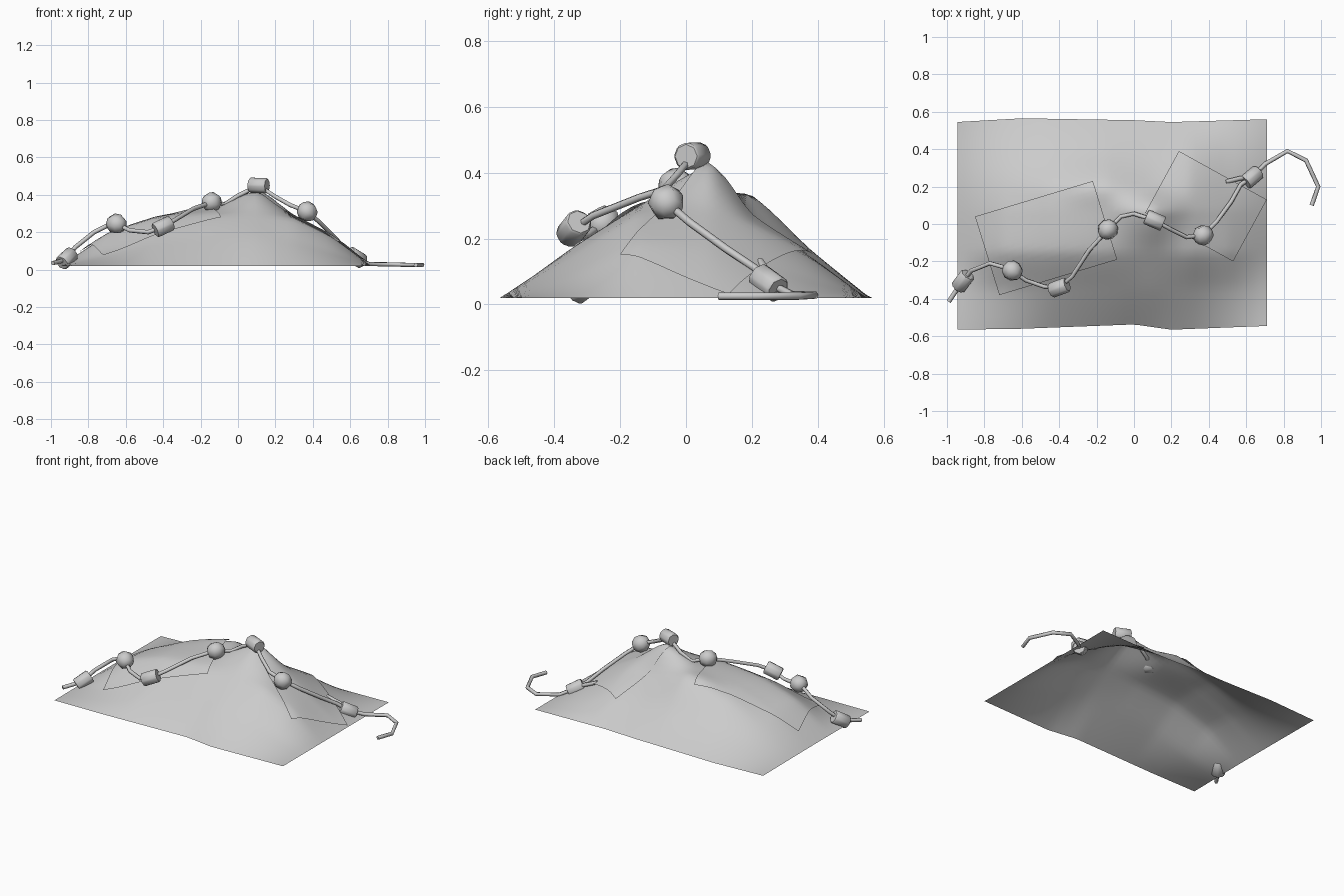
import bpy, bmesh, math
from mathutils import Vector

if "Cube" in bpy.data.objects:
    bpy.data.objects.remove(bpy.data.objects["Cube"])

# coarse heights of the draped cloth: rows along y, columns along x
XS = [-0.95, -0.70, -0.45, -0.15, 0.10, 0.30, 0.50, 0.71]
YS = [-0.56, -0.35, -0.15, 0.07, 0.20, 0.38, 0.56]
ZS = [
    [.02] * 8,
    [.02, .08, .14, .16, .17, .145, .09, .02],
    [.02, .18, .26, .29, .295, .27, .175, .02],
    [.02, .17, .27, .325, .42, .28, .16, .02],
    [.02, .14, .25, .33, .27, .23, .125, .02],
    [.02, .08, .13, .165, .15, .14, .075, .02],
    [.02] * 8,
]


def locate(vals, v):
    v = min(max(v, vals[0]), vals[-1])
    for i in range(len(vals) - 1):
        if v <= vals[i + 1]:
            return i, (v - vals[i]) / (vals[i + 1] - vals[i])


def spline(vals, i, t):
    # straight extrapolation past the ends keeps the hem from flaring
    p = [2 * vals[0] - vals[1], *vals, 2 * vals[-1] - vals[-2]]
    a, b, c, d = p[i:i + 4]
    smooth = b + 0.5 * t * (c - a + t * (2*a - 5*b + 4*c - d + t * (3*(b - c) + d - a)))
    return 0.5 * smooth + 0.5 * (b + (c - b) * t)


def height(x, y):
    i, t = locate(XS, x)
    j, s = locate(YS, y)
    return max(.018, spline([spline(row, i, t) for row in ZS], j, s))


def sheet(name, nx, ny, place):
    """Grid surface; place(u, v) maps the unit square to a point."""
    bm = bmesh.new()
    g = [[bm.verts.new(place(i / nx, j / ny)) for i in range(nx + 1)] for j in range(ny + 1)]
    for j in range(ny):
        for i in range(nx):
            bm.faces.new((g[j][i], g[j][i+1], g[j+1][i+1], g[j+1][i]))
    me = bpy.data.meshes.new(name)
    bm.to_mesh(me)
    bm.free()
    me.shade_smooth()
    bpy.context.collection.objects.link(bpy.data.objects.new(name, me))


# cloth with slightly uneven hem
HEM_X = [-0.95, -0.6, 0.0, 0.2, 0.71]
HEM_BACK = [0.545, 0.565, 0.555, 0.545, 0.56]
HEM_FRONT = [0.565, 0.56, 0.537, 0.565, 0.545]


def cloth_point(u, v):
    x, y = -0.945 + 1.655 * u, -0.56 + 1.12 * v
    i, t = locate(HEM_X, x)
    hem = HEM_BACK if y > 0 else HEM_FRONT
    reach = hem[i] + (hem[i + 1] - hem[i]) * t
    k = 1 + (reach / 0.56 - 1) * (y / 0.56) ** 2
    return Vector((x, y * k, height(x, y)))


sheet("draped_cloth", 48, 36, cloth_point)


# two rectangular patches lying over the cloth
def patch(name, corner, eu, ev):
    def place(u, v):
        x = corner[0] + eu[0] * u + ev[0] * v
        y = corner[1] + eu[1] * u + ev[1] * v
        return Vector((x, y, height(x, y) + 0.012))
    sheet(name, 20, 16, place)


patch("left_patch", (-0.72, -0.38), (0.63, 0.19), (-0.13, 0.42))
patch("right_patch", (0.06, 0.06), (0.47, -0.26), (0.18, 0.33))


# cord
def cord(name, pts, r=0.012):
    cu = bpy.data.curves.new(name, 'CURVE')
    cu.dimensions = '3D'
    cu.bevel_depth = r
    cu.bevel_resolution = 1
    cu.use_fill_caps = True
    sp = cu.splines.new('POLY')
    sp.points.add(len(pts) - 1)
    for p, co in zip(sp.points, pts):
        p.co = (*co, 1)
    bpy.context.collection.objects.link(bpy.data.objects.new(name, cu))


path = [(-.99, -.415, .035), (-.95, -.355, .045), (-.915, -.305, .06), (-.87, -.25, .12),
        (-.77, -.21, .20), (-.70, -.23, .235), (-.65, -.25, .245), (-.58, -.30, .21),
        (-.48, -.335, .20), (-.40, -.34, .23), (-.33, -.28, .27), (-.24, -.14, .325),
        (-.14, -.03, .36), (-.07, .04, .35), (0, .055, .395), (.11, .02, .45),
        (.20, -.03, .39), (.28, -.07, .345), (.37, -.06, .31), (.44, .01, .25),
        (.52, .12, .17), (.57, .21, .11), (.63, .25, .065), (.70, .32, .03),
        (.82, .39, .028), (.92, .34, .025), (.985, .20, .025), (.95, .10, .025)]
cord("cord", path)
cord("cord_loose_end", [(.49, .225, .13), (.57, .245, .10), (.63, .25, .065)])

# beads: barrels and balls alternating along the cord
for n, i in enumerate((2, 6, 9, 12, 15, 18, 22)):
    c = Vector(path[i])
    d = Vector(path[i + 1]) - Vector(path[i - 1])
    rot = d.to_track_quat('Z', 'Y').to_euler()
    if n % 2 == 0:
        bpy.ops.mesh.primitive_cylinder_add(vertices=8, radius=0.043, depth=0.10,
                                            location=c, rotation=rot)
        ob = bpy.context.object
        ob.name = "barrel_bead"
        bev = ob.modifiers.new("soft_rim", 'BEVEL')
        bev.width = 0.006
        bev.segments = 1
    else:
        bpy.ops.mesh.primitive_uv_sphere_add(segments=7, ring_count=5, radius=0.056,
                                             location=c, rotation=rot)
        bpy.context.object.name = "ball_bead"
    bpy.ops.object.shade_smooth_by_angle(angle=math.radians(50))
